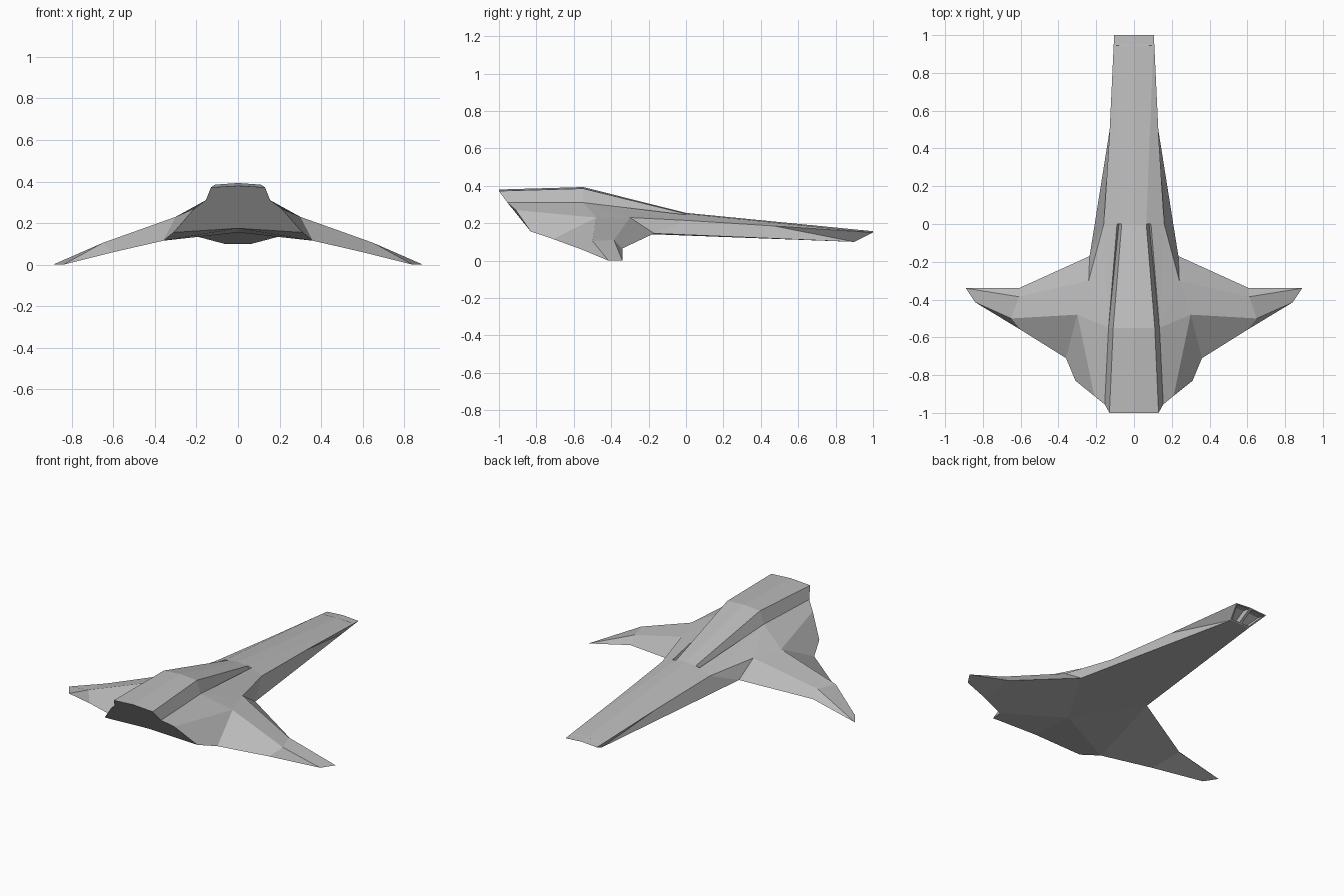
import bpy
import bmesh
from mathutils import Vector

cube = bpy.data.objects.get("Cube")
if cube:
    bpy.data.objects.remove(cube, do_unlink=True)

# One flat grey for the whole craft
grey = bpy.data.materials.new("hull_grey")
grey.use_nodes = True
colour = (0.5, 0.5, 0.5, 1)
grey.diffuse_color = colour
grey.node_tree.nodes["Principled BSDF"].inputs["Base Color"].default_value = colour

# Key corners of the left half of the airframe
points = dict(
    # blunt nose, from the deck down to the chine and keel
    nose_top=(0, -1, .38), nose_deck=(.13, -1, .372), nose_rail=(.155, -.955, .31),
    nose_cheek=(.21, -.91, .27), nose_chin=(.31, -.83, .155), chine=(.36, -.71, .115),
    nose_keel=(0, -.845, .175), keel=(0, -.56, .155),
    # raised deck and its rail groove
    hump_top=(0, -.55, .393), hump_deck=(.11, -.55, .385), hump_rail=(.135, -.55, .31),
    deck_top=(0, 0, .255), deck_end=(.065, 0, .25), groove_out=(.09, 0, .245),
    groove_floor=(.08, 0, .215),
    # wing
    shoulder=(.3, -.48, .23), root_top=(.24, -.3, .23), root_low=(.235, -.17, .145),
    wing_front=(.65, -.5, .105), wing_lead=(.6, -.56, .06), wing_back=(.61, -.385, .11),
    wing_trail=(.61, -.34, .065), tip_back=(.89, -.34, 0), tip_front=(.84, -.415, 0),
    # tail boom
    boom_root=(.16, 0, .215), boom_mid=(.13, .47, .185), boom_end=(.105, 1, .15),
    boom_top=(0, 1, .157), boom_low=(.065, .9, .1), boom_keel=(0, .9, .1),
)

# Panels of each part, named by their corners
nose = [
    "nose_top nose_deck nose_rail nose_cheek nose_chin nose_keel",
    "nose_keel nose_chin chine keel",
    "nose_rail nose_cheek shoulder hump_rail",
    "nose_cheek nose_chin chine shoulder",
]
deck = [
    "nose_top nose_deck hump_deck hump_top",
    "hump_top hump_deck deck_end deck_top",
    "nose_deck nose_rail hump_rail hump_deck",
    "hump_deck hump_rail groove_floor deck_end",
    "hump_rail groove_out groove_floor",
    "deck_end groove_floor groove_out",
    "hump_rail shoulder root_top",
    "hump_rail root_top boom_root",
    "hump_rail boom_root groove_out",
]
wing = [
    "shoulder wing_front wing_back root_top",
    "shoulder chine wing_lead wing_front",
    "wing_front wing_lead tip_front",
    "wing_front tip_front tip_back wing_back",
    "wing_back tip_back wing_trail",
    "root_top wing_back wing_trail root_low",
    "chine wing_lead wing_trail root_low",
    "wing_lead tip_front tip_back wing_trail",
]
boom = [
    "deck_top deck_end boom_end boom_top",
    "deck_end groove_out boom_root boom_mid boom_end",
    "root_top root_low boom_root",
    "boom_root root_low boom_low boom_mid",
    "boom_mid boom_low boom_end",
    "keel chine root_low",
    "keel root_low boom_low boom_keel",
    "boom_top boom_end boom_low boom_keel",
]

# Build both halves and weld them along the centre line
bm = bmesh.new()
for side in (1, -1):
    verts = {name: bm.verts.new((x * side, y, z)) for name, (x, y, z) in points.items()}
    for panel in nose + deck + wing + boom:
        bm.faces.new([verts[name] for name in panel.split()])
bmesh.ops.remove_doubles(bm, verts=bm.verts[:], dist=0.0005)
bmesh.ops.recalc_face_normals(bm, faces=bm.faces[:])

# Pair of recessed exhausts in the sloping end of the boom
exhausts = [f for f in bm.faces if all(v.co.y > 0.8 for v in f.verts)]
bmesh.ops.inset_individual(bm, faces=exhausts, thickness=0.012)
inward = Vector((0, -0.05, 0.01))
for face in exhausts:
    core = bmesh.ops.extrude_face_region(bm, geom=[face])["geom"]
    moved = [g for g in core if isinstance(g, bmesh.types.BMVert)]
    bmesh.ops.translate(bm, verts=moved, vec=inward)
bmesh.ops.delete(bm, geom=exhausts, context="FACES_ONLY")

mesh = bpy.data.meshes.new("airframe")
bm.to_mesh(mesh)
bm.free()
mesh.materials.append(grey)
airframe = bpy.data.objects.new("airframe", mesh)
bpy.context.collection.objects.link(airframe)
